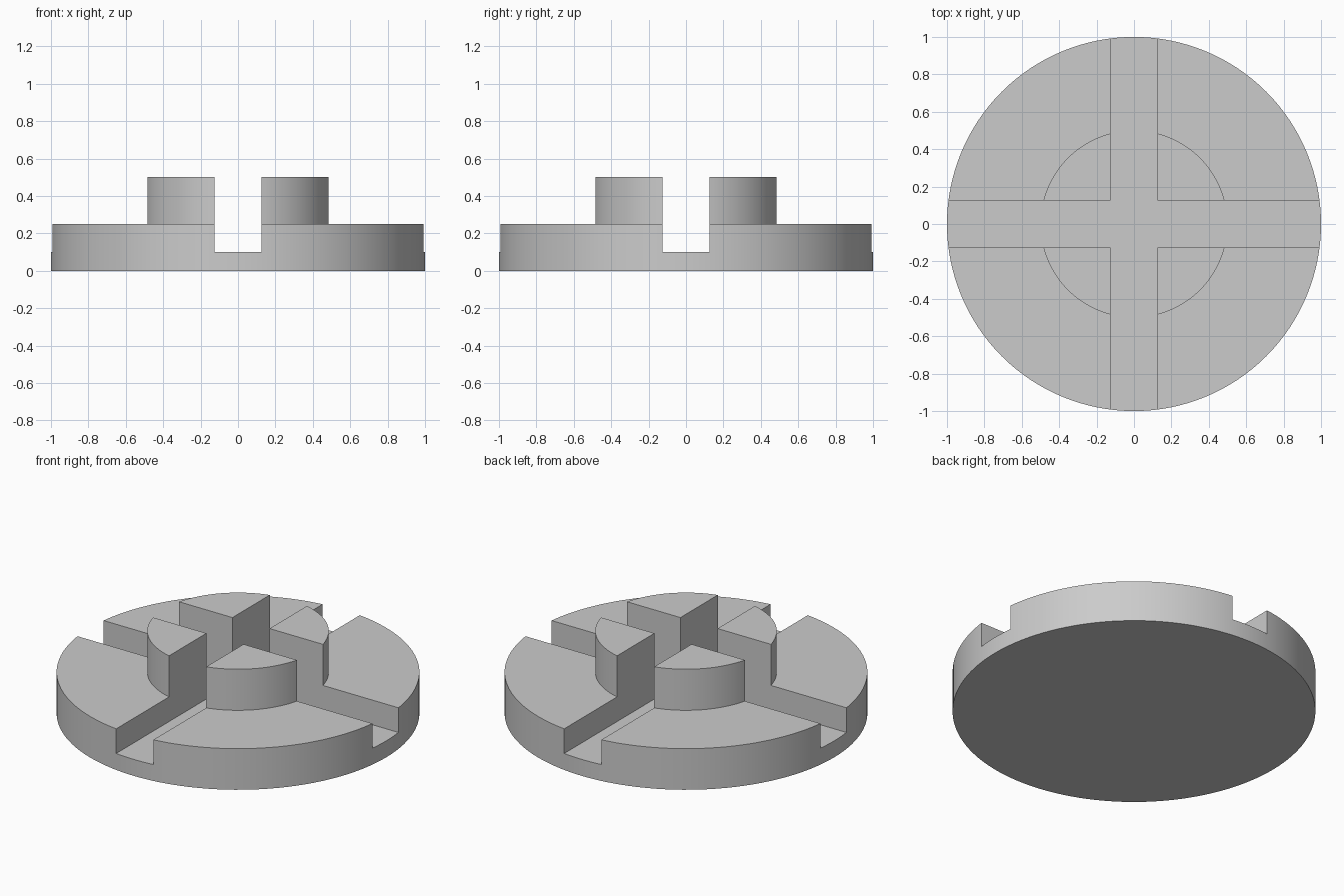
import bpy
import bmesh
import math

if "Cube" in bpy.data.objects:
    bpy.data.objects.remove(bpy.data.objects["Cube"])

SEGMENTS = 128
SLOT_WIDTH = 0.25
SLOT_FLOOR = 0.10

grey = bpy.data.materials.new("plain grey")
grey.diffuse_color = (0.6, 0.6, 0.6, 1.0)
grey.use_nodes = True
grey.node_tree.nodes["Principled BSDF"].inputs["Base Color"].default_value = grey.diffuse_color

# Stepped disc: wide base with a raised hub, turned from a half profile
profile = [(0, 0), (1.0, 0), (1.0, 0.25), (0.5, 0.25), (0.5, 0.5), (0, 0.5)]
bm = bmesh.new()
verts = [bm.verts.new((r, 0, z)) for r, z in profile]
edges = [bm.edges.new(pair) for pair in zip(verts, verts[1:])]
bmesh.ops.spin(bm, geom=verts + edges, cent=(0, 0, 0), axis=(0, 0, 1),
               angle=math.tau, steps=SEGMENTS, use_merge=True)
bmesh.ops.remove_doubles(bm, verts=bm.verts, dist=1e-5)
# Merge the triangle fans into single flat end caps
bmesh.ops.dissolve_limit(bm, angle_limit=math.radians(0.5),
                         verts=bm.verts, edges=bm.edges)
bmesh.ops.recalc_face_normals(bm, faces=bm.faces)
mesh = bpy.data.meshes.new("slotted_disc")
bm.to_mesh(mesh)
bm.free()
disc = bpy.data.objects.new("slotted_disc", mesh)
bpy.context.collection.objects.link(disc)
mesh.materials.append(grey)


def cut_slot(name, size_x, size_y):
    """Cut a straight slot through the disc, down to the slot floor."""
    bpy.ops.mesh.primitive_cube_add(size=1, location=(0, 0, SLOT_FLOOR + 0.5))
    cutter = bpy.context.object
    cutter.name = name
    cutter.scale = (size_x, size_y, 1)
    cutter.hide_render = True
    cutter.data.materials.append(grey)
    mod = disc.modifiers.new(name, 'BOOLEAN')
    mod.operation = 'DIFFERENCE'
    mod.solver = 'EXACT'
    mod.object = cutter
    bpy.ops.object.select_all(action='DESELECT')
    disc.select_set(True)
    bpy.context.view_layer.objects.active = disc
    bpy.ops.object.modifier_apply(modifier=name)
    bpy.data.objects.remove(cutter)


# Crossed slots
cut_slot("slot_along_x", 3, SLOT_WIDTH)
cut_slot("slot_along_y", SLOT_WIDTH, 3)

# Round walls smooth, corners sharp
bpy.ops.object.shade_smooth_by_angle(angle=math.radians(30))
